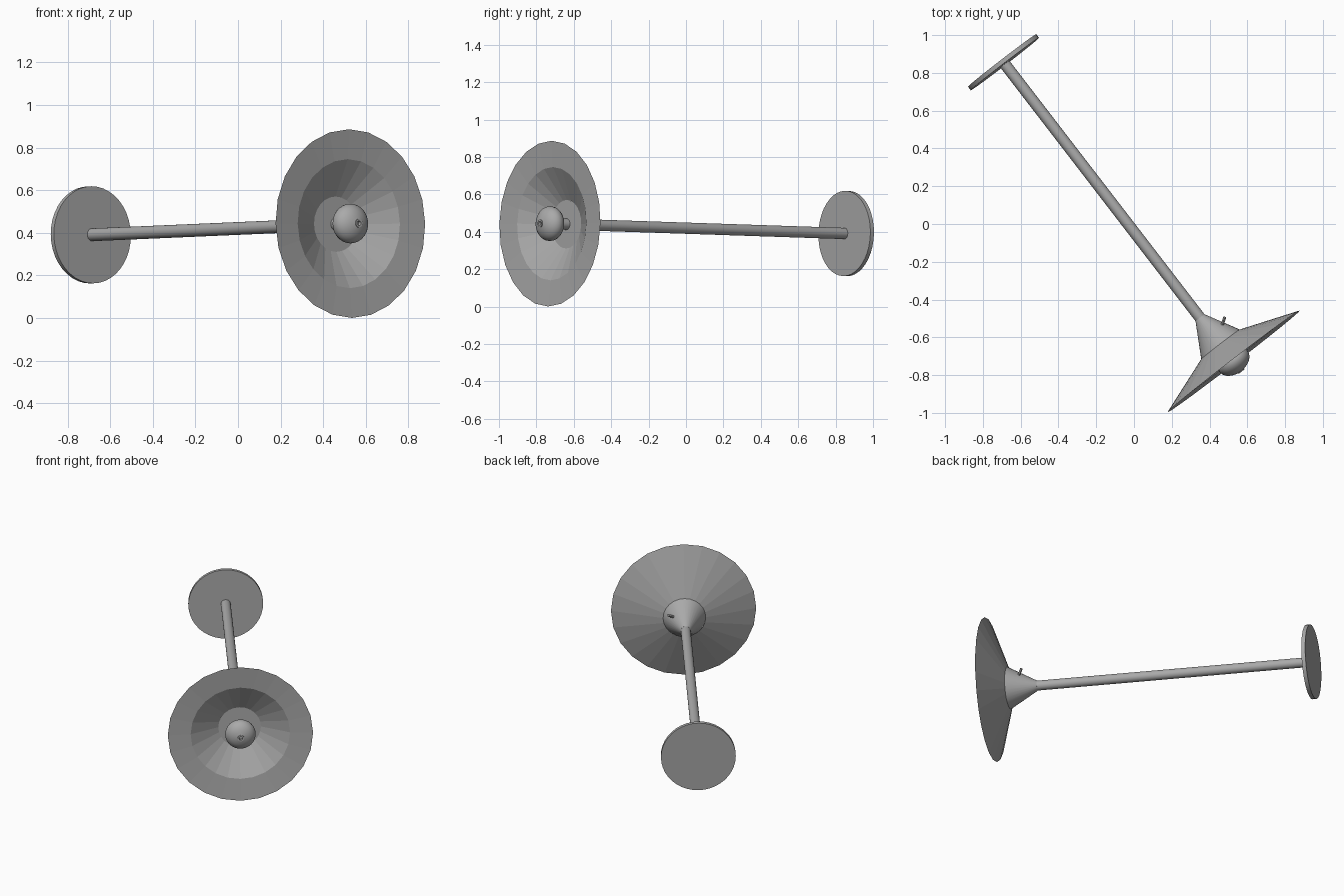
import bpy, bmesh, math
from mathutils import Vector, Matrix

if "Cube" in bpy.data.objects:
    bpy.data.objects.remove(bpy.data.objects["Cube"])

grey = bpy.data.materials.new("satin_grey")
grey.diffuse_color = (0.40, 0.40, 0.40, 1)
grey.use_nodes = True
grey.node_tree.nodes["Principled BSDF"].inputs["Base Color"].default_value = grey.diffuse_color

# Lamp axis: origin at the centre of the shade rim, local z points out of the shade
ORIGIN = Vector((0.5275, -0.7275, 0.4435))
AXIS = Vector((0.6098, -0.7926, 0.0265)).normalized()
SIDE = Vector((0, 0, 1)).cross(AXIS).normalized()
UP = AXIS.cross(SIDE)
FRAME = Matrix.Translation(ORIGIN) @ Matrix((SIDE, UP, AXIS)).transposed().to_4x4()


def lathe(name, profile, sides, matrix=FRAME, smooth=True):
    """Spin (radius, height) points about local z; radius 0 makes a pole."""
    bm = bmesh.new()
    rings = []
    for r, z in profile:
        if r == 0:
            rings.append([bm.verts.new((0, 0, z))] * sides)
        else:
            rings.append([bm.verts.new((r * math.sin(a), r * math.cos(a), z))
                          for a in (2 * math.pi * i / sides for i in range(sides))])
    for a, b in zip(rings, rings[1:]):
        for i in range(sides):
            j = (i + 1) % sides
            corners = list(dict.fromkeys((a[i], a[j], b[j], b[i])))
            bm.faces.new(corners)
    bmesh.ops.recalc_face_normals(bm, faces=bm.faces)
    mesh = bpy.data.meshes.new(name)
    bm.to_mesh(mesh)
    bm.free()
    mesh.materials.append(grey)
    obj = bpy.data.objects.new(name, mesh)
    bpy.context.collection.objects.link(obj)
    obj.matrix_world = matrix
    if smooth:
        bpy.ops.object.select_all(action='DESELECT')
        obj.select_set(True)
        bpy.context.view_layer.objects.active = obj
        bpy.ops.object.shade_smooth_by_angle(angle=math.radians(30))
    return obj


# Wall plate and arm
lathe("wall_plate", [(0, -2.011), (0.228, -2.011), (0.228, -1.987), (0, -1.987)], 40)
lathe("arm", [(0, -1.99), (0.03, -1.99), (0.03, -0.27), (0, -0.27)], 24)

# Conical socket behind the shade
lathe("socket", [(0, -0.292), (0.03, -0.292), (0.13, -0.112), (0, -0.112)], 32)

# Shade: straight outer cone, shallow lip and deeper inner cone
lathe("shade", [(0.13, -0.114), (0.443, 0), (0.303, -0.012), (0.13, -0.111)], 24, smooth=False)

# Bulb: flattened ball with a small recessed tip, on a short stem
bulb = [(0, -0.065)]
for i in range(1, 15):
    t = math.pi * i / 16
    bulb.append((0.093 * math.sin(t), -0.065 * math.cos(t)))
bulb += [(0.02, 0.064), (0.02, 0.068), (0.011, 0.068), (0.011, 0.05), (0, 0.05)]
lathe("bulb", bulb, 32)
lathe("bulb_stem", [(0, -0.115), (0.03, -0.115), (0.03, -0.05), (0, -0.05)], 20)

# Switch pin standing square on the socket cone
radial = (SIDE * 0.84 + UP * 0.54).normalized()
normal = (radial * 0.87 - AXIS * 0.49).normalized()
base = ORIGIN - AXIS * 0.19 + radial * 0.085
turn = normal.to_track_quat('Z', 'Y').to_matrix().to_4x4()
lathe("switch_pin", [(0, -0.01), (0.008, -0.01), (0.008, 0.045), (0, 0.045)], 12,
      Matrix.Translation(base) @ turn)
